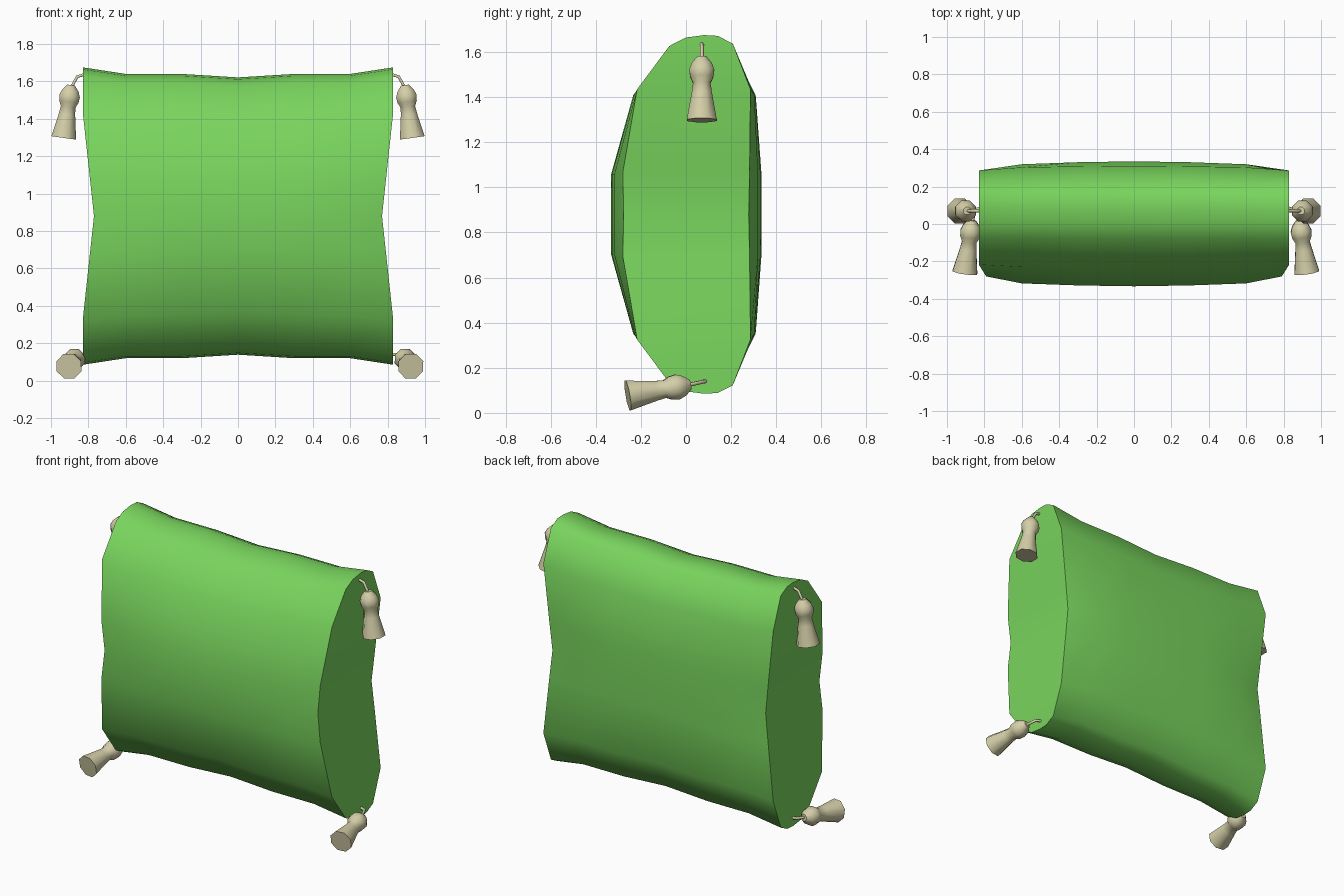
import bpy, bmesh, math
from mathutils import Vector

if "Cube" in bpy.data.objects:
    bpy.data.objects.remove(bpy.data.objects["Cube"])


def material(name, color):
    m = bpy.data.materials.new(name)
    m.diffuse_color = color
    m.use_nodes = True
    m.node_tree.nodes["Principled BSDF"].inputs["Base Color"].default_value = m.diffuse_color
    return m


green = material("green_cloth", (0.19, 0.66, 0.11, 1))
cream = material("cream_cord", (0.66, 0.62, 0.39, 1))


def make_object(name, bm, mat, angle):
    bmesh.ops.recalc_face_normals(bm, faces=bm.faces)
    mesh = bpy.data.meshes.new(name)
    bm.to_mesh(mesh)
    bm.free()
    ob = bpy.data.objects.new(name, mesh)
    bpy.context.collection.objects.link(ob)
    mesh.materials.append(mat)
    bpy.ops.object.select_all(action='DESELECT')
    ob.select_set(True)
    bpy.context.view_layer.objects.active = ob
    bpy.ops.object.shade_smooth_by_angle(angle=math.radians(angle))
    return ob


# Cushion: closed side profile (y, height from middle), lofted along x
front = [(-.333, 0), (-.333, .175), (-.235, .52), (-.075, .70), (0, .735)]
back = [(.335, 0), (.335, .175), (.31, .52), (.21, .71), (.14, .742)]
upper = front + [(.08, .745)] + back[::-1]
profile = upper + [(y, -h) for y, h in upper[-2:0:-1]]
# x, height scale, depth lost at the middle
stations = [(0, .995, 0), (.3, 1.02, .015), (.6, 1.02, .05), (.83, 1.067, .17)]
stations = [(-x, s, d) for x, s, d in stations[:0:-1]] + stations

bm = bmesh.new()
rings = []
for x, s, d in stations:
    ring = []
    for y, h in profile:
        bulge = math.cos(math.pi / 2 * min(1, abs(h) / .745))
        pinch = .06 * max(0, 1 - abs(h) / .52) if abs(x) > .8 else 0
        px = x - math.copysign(pinch, x)
        ring.append(bm.verts.new((px, y * (1 - d * bulge), .88 + h * s)))
    rings.append(ring)
n = len(profile)
for a, b in zip(rings, rings[1:]):
    for i in range(n):
        j = (i + 1) % n
        bm.faces.new((a[i], a[j], b[j], b[i]))
# End panels: rows joining front and back edges
for ring in (rings[0], rings[-1]):
    for i in range(-5, 5):
        f0, f1 = ring[i % n], ring[(i + 1) % n]
        b0, b1 = ring[(10 - i) % n], ring[(9 - i) % n]
        vs = []
        for v in (f0, f1, b1, b0):
            if v not in vs:
                vs.append(v)
        bm.faces.new(vs)
make_object("cushion", bm, green, 75)

# Tassels: eight-sided turned body plus a bent cord
shape = [(0, .022), (.03, .048), (.06, .06), (.09, .056), (.118, .042),
         (.16, .048), (.285, .072)]


def tassel(name, start, end, anchor, bend):
    start, end = Vector(start), Vector(end)
    axis = (end - start).normalized()
    rot = axis.to_track_quat('Z', 'Y')
    bm = bmesh.new()
    rows = []
    for t, r in shape:
        rows.append([bm.verts.new(start + rot @ Vector((
            r * math.cos(math.tau * (k + .5) / 8),
            r * math.sin(math.tau * (k + .5) / 8), t))) for k in range(8)])
    for a, b in zip(rows, rows[1:]):
        for k in range(8):
            bm.faces.new((a[k], a[(k + 1) % 8], b[(k + 1) % 8], b[k]))
    bm.faces.new(rows[0])
    bm.faces.new(rows[-1])
    make_object(name, bm, cream, 50)

    curve = bpy.data.curves.new(name + "_cord", 'CURVE')
    curve.dimensions = '3D'
    curve.bevel_depth = .009
    curve.bevel_resolution = 1
    curve.use_fill_caps = True
    sp = curve.splines.new('POLY')
    pts = [Vector(anchor), Vector(bend), start + axis * .02]
    sp.points.add(2)
    for p, co in zip(sp.points, pts):
        p.co = (*co, 1)
    curve.materials.append(cream)
    bpy.context.collection.objects.link(bpy.data.objects.new(name + "_cord", curve))


for side, s, off in (("left", -1, .02), ("right", 1, 0)):
    tassel("upper_tassel_" + side, (s * .892, .07, 1.58), (s * .932, .07, 1.295),
           (s * .81, .07, 1.64), (s * .86, .07, 1.625))
    tassel("lower_tassel_" + side, (s * (.885 - off), .02, .125),
           (s * (.925 - off), -.265, .076),
           (s * .81, .09, .142), (s * (.86 - off / 2), .075, .138))
